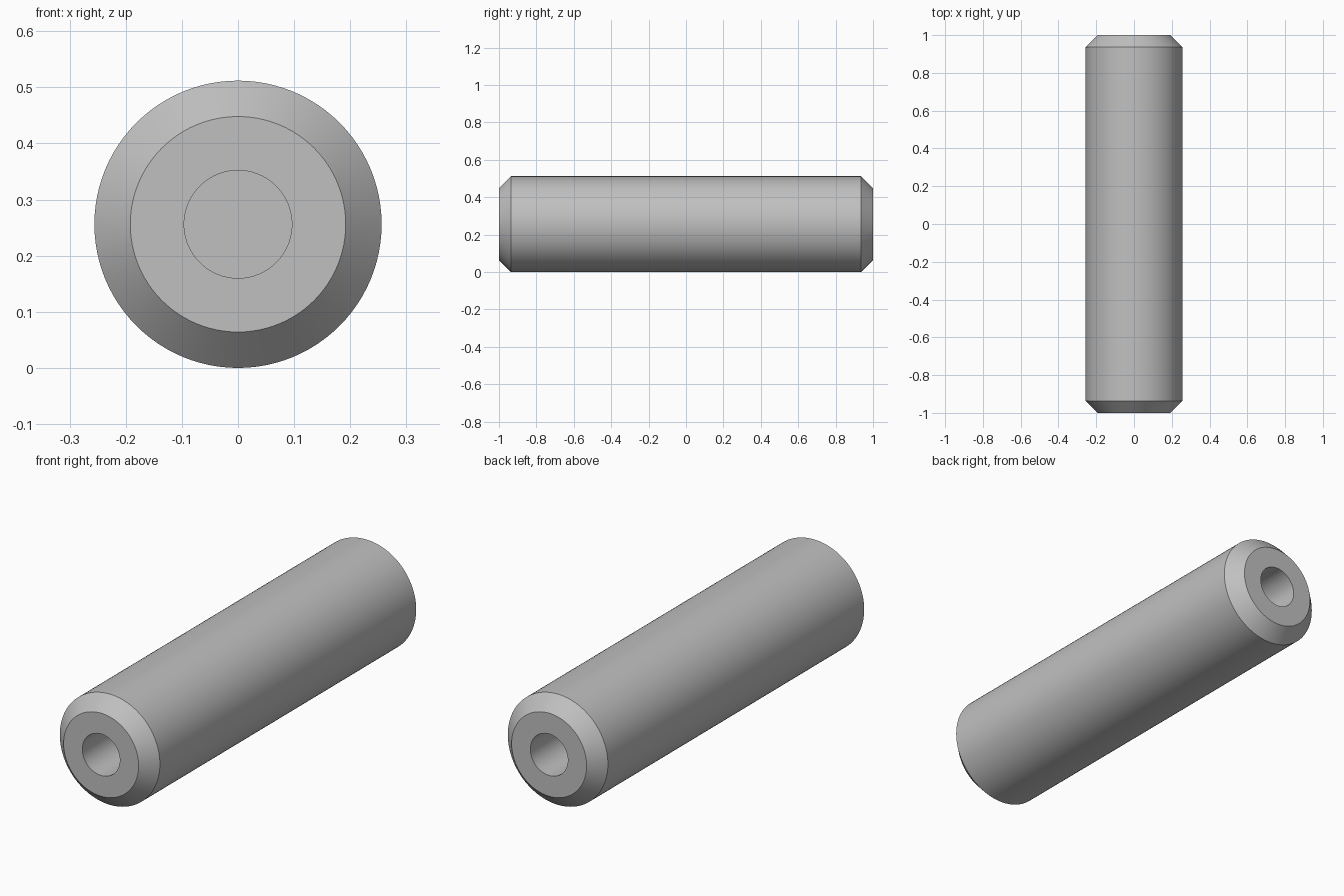
import bpy
import bmesh
from math import radians
from mathutils import Matrix, Vector

cube = bpy.data.objects.get("Cube")
if cube:
    bpy.data.objects.remove(cube, do_unlink=True)

RADIUS = 0.256
HALF_LENGTH = 1.0
CHAMFER = 0.064
BORE_RADIUS = 0.096
BORE_DEPTH = 0.55
SEGMENTS = 96

# Satin grey metal
metal = bpy.data.materials.new("satin grey metal")
grey = (0.53, 0.53, 0.53, 1.0)
metal.diffuse_color = grey
metal.use_nodes = True
metal.node_tree.nodes["Principled BSDF"].inputs["Base Color"].default_value = grey

# Half profile as (radius, y): bore floor, bore wall, end face, chamfer, side
floor_y = HALF_LENGTH - BORE_DEPTH
half = [
    (0, floor_y),
    (BORE_RADIUS, floor_y),
    (BORE_RADIUS, HALF_LENGTH),
    (RADIUS - CHAMFER, HALF_LENGTH),
    (RADIUS, HALF_LENGTH - CHAMFER),
]
profile = half + [(r, -y) for r, y in reversed(half)]

# Chamfered rod with a blind bore in each end, turned around the y axis
bm = bmesh.new()
verts = [bm.verts.new((r, y, 0)) for r, y in profile]
edges = [bm.edges.new(pair) for pair in zip(verts, verts[1:])]
bmesh.ops.spin(bm, geom=verts + edges, cent=(0, 0, 0), axis=(0, 1, 0),
               angle=radians(360), steps=SEGMENTS, use_merge=False)
bmesh.ops.remove_doubles(bm, verts=bm.verts, dist=0.0001)
bmesh.ops.recalc_face_normals(bm, faces=bm.faces)
bmesh.ops.transform(bm, matrix=Matrix.Translation(Vector((0, 0, RADIUS))), verts=bm.verts)

mesh = bpy.data.meshes.new("standoff_rod")
bm.to_mesh(mesh)
bm.free()
mesh.materials.append(metal)
rod = bpy.data.objects.new("standoff_rod", mesh)
bpy.context.collection.objects.link(rod)

# Smooth round surfaces, crisp rims
bpy.ops.object.select_all(action="DESELECT")
rod.select_set(True)
bpy.context.view_layer.objects.active = rod
bpy.ops.object.shade_smooth_by_angle(angle=radians(30))
